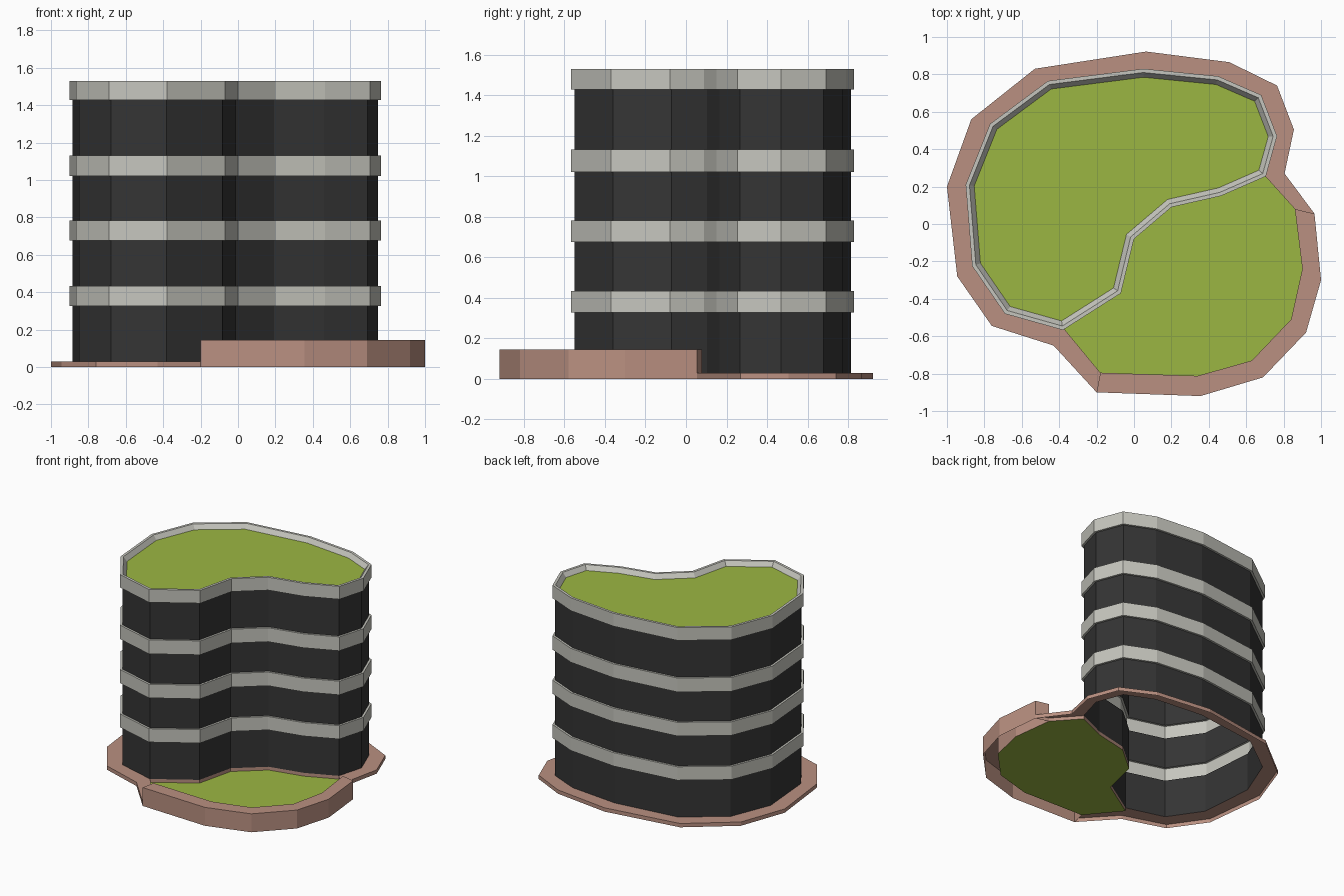
import bpy, bmesh
from mathutils import Vector

if "Cube" in bpy.data.objects:
    bpy.data.objects.remove(bpy.data.objects["Cube"])

# Building footprint (counter-clockwise); the first 11 points border the low paving
FOOT = [(.705, .255), (.765, .47), (.68, .69), (.45, .79), (.05, .83), (-.46, .765),
        (-.77, .535), (-.90, .21), (-.865, -.225), (-.69, -.48), (-.38, -.567),
        (-.07, -.37), (0, -.08), (.2, .09), (.465, .15)]
# Outer edge of the low paving, from the right end round the back to the front left
PAVE = [(.965, .055), (.805, .27), (.855, .505), (.765, .74), (.51, .865), (.065, .922),
        (-.53, .83), (-.87, .56), (-1, .20), (-.945, -.28), (-.76, -.545), (-.43, -.65),
        (-.2, -.90)]
# Raised kerb round the front garden: outer and inner edges
KERB_OUT = [(-.2, -.90), (.355, -.92), (.69, -.82), (.92, -.58), (1, -.30), (.965, .055)]
KERB_IN = [(-.18, -.795), (.34, -.812), (.63, -.73), (.84, -.51), (.90, -.24), (.86, .08)]


def material(name, rgb):
    m = bpy.data.materials.new(name)
    m.diffuse_color = (*rgb, 1)
    m.use_nodes = True
    m.node_tree.nodes["Principled BSDF"].inputs["Base Color"].default_value = m.diffuse_color
    return m


DARK = material("dark_glass", (.035, .035, .035))
PALE = material("pale_concrete", (.56, .56, .51))
GREEN = material("grass", (.33, .47, .055))
PINK = material("pink_paving", (.49, .28, .22))


def inset(pts, d):
    """Mitred inward offset of a counter-clockwise outline."""
    out = []
    n = len(pts)
    for i in range(n):
        p, a, b = Vector(pts[i]), Vector(pts[i - 1]), Vector(pts[(i + 1) % n])
        u, v = (p - a).normalized(), (b - p).normalized()
        n1, n2 = Vector((-u.y, u.x)), Vector((-v.y, v.x))
        out.append(tuple(p + (n1 + n2) * d / (1 + n1.dot(n2))))
    return out


def build(name, mat, lofts=(), closed=True, caps=(), ends=False):
    """Each loft is a list of (outline, z) rows; caps are flat (outline, z) faces."""
    bm = bmesh.new()
    for rows in lofts:
        vs = [[bm.verts.new((x, y, z)) for x, y in pts] for pts, z in rows]
        n = len(vs[0])
        for a, b in zip(vs, vs[1:]):
            for i in range(n if closed else n - 1):
                j = (i + 1) % n
                bm.faces.new((a[i], a[j], b[j], b[i]))
        if ends:
            bm.faces.new([r[0] for r in vs])
            bm.faces.new([r[-1] for r in reversed(vs)])
    for pts, z in caps:
        bm.faces.new([bm.verts.new((x, y, z)) for x, y in pts])
    me = bpy.data.meshes.new(name)
    bm.to_mesh(me)
    bm.free()
    me.materials.append(mat)
    ob = bpy.data.objects.new(name, me)
    bpy.context.collection.objects.link(ob)


WALL = inset(FOOT, .016)
BANDS = [(.327, .433), (.675, .783), (1.022, 1.132)]
ROOF_LOW, ROOF_TOP, ROOF_Z, PAVE_Z, LAWN_Z = 1.428, 1.53, 1.495, .03, .004

# Dark storeys between the bands
bottoms = [PAVE_Z] + [b[1] for b in BANDS]
tops = [b[0] for b in BANDS] + [ROOF_LOW]
build("storey_walls", DARK, [[(WALL, a), (WALL, b)] for a, b in zip(bottoms, tops)])

# Projecting floor bands
build("floor_bands", PALE,
      [[(WALL, a), (FOOT, a), (FOOT, b), (WALL, b)] for a, b in BANDS])

# Parapet with sloping inner face, and the green roof
ROOF = inset(FOOT, .045)
build("parapet", PALE, [[(WALL, ROOF_LOW), (FOOT, ROOF_LOW), (FOOT, ROOF_TOP),
                         (inset(FOOT, .02), ROOF_TOP), (ROOF, ROOF_Z)]])
build("roof_lawn", GREEN, caps=[(ROOF, ROOF_Z)])

# Low paving round the back
pave_in = [KERB_IN[-1]] + WALL[:11] + [KERB_IN[0]]
build("low_paving", PINK, [[(PAVE, 0), (PAVE, PAVE_Z), (pave_in, PAVE_Z)]], closed=False)

# Raised garden kerb
build("garden_kerb", PINK, [[(KERB_OUT, 0), (KERB_OUT, .145), (KERB_IN, .145),
                             (KERB_IN, LAWN_Z)]], closed=False, ends=True)

# Plinth strip under the curved front wall, and the garden lawn
plinth = [KERB_IN[0]] + WALL[10:] + [WALL[0], KERB_IN[-1]]
build("plinth", PINK, [[(plinth, LAWN_Z), (plinth, PAVE_Z)]], closed=False)
build("garden_lawn", GREEN, caps=[(KERB_IN + plinth[-2:0:-1], LAWN_Z)])
